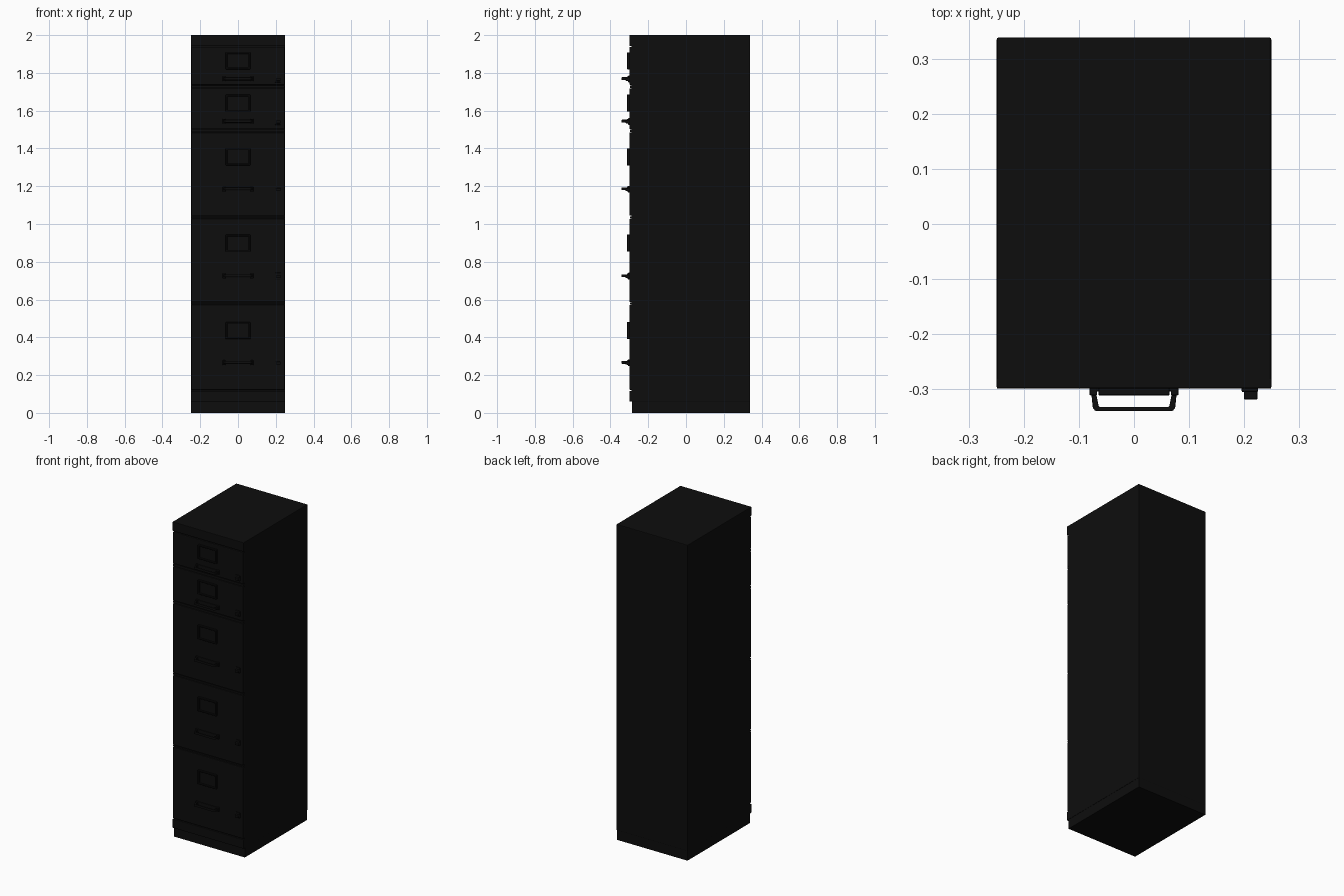
import bpy, bmesh

if "Cube" in bpy.data.objects:
    bpy.data.objects.remove(bpy.data.objects["Cube"])

black = bpy.data.materials.new("black_enamel")
black.diffuse_color = (0.004, 0.004, 0.004, 1)
black.use_nodes = True
black.node_tree.nodes["Principled BSDF"].inputs["Base Color"].default_value = black.diffuse_color


def finish(name, bm, bevel=0.0, segments=2):
    bmesh.ops.recalc_face_normals(bm, faces=bm.faces)
    mesh = bpy.data.meshes.new(name)
    bm.to_mesh(mesh)
    bm.free()
    ob = bpy.data.objects.new(name, mesh)
    bpy.context.collection.objects.link(ob)
    mesh.materials.append(black)
    if bevel:
        mod = ob.modifiers.new("bevel", 'BEVEL')
        mod.width = bevel
        mod.segments = segments
    return ob


def box(name, x0, x1, y0, y1, z0, z1, bevel=0.0):
    bm = bmesh.new()
    bmesh.ops.create_cube(bm, size=1)
    for v in bm.verts:
        v.co.x = x0 if v.co.x < 0 else x1
        v.co.y = y0 if v.co.y < 0 else y1
        v.co.z = z0 if v.co.z < 0 else z1
    return finish(name, bm, bevel)


def frame(name, w, h, t, y0, y1, zc):
    """Rectangular ring facing the front."""
    bm = bmesh.new()
    rings = []
    for y, inset in ((y1, 0), (y0, 0), (y0, t), (y1, t)):
        a, b = w / 2 - inset, h / 2 - inset
        rings.append([bm.verts.new((sx * a, y, zc + sz * b))
                      for sx, sz in ((-1, -1), (1, -1), (1, 1), (-1, 1))])
    for k in range(4):
        r, s = rings[k], rings[(k + 1) % 4]
        for i in range(4):
            j = (i + 1) % 4
            bm.faces.new((r[i], r[j], s[j], s[i]))
    return finish(name, bm, 0.0015, 1)


def prism(name, outline, z0, z1, bevel):
    bm = bmesh.new()
    face = bm.faces.new([bm.verts.new((x, y, z0)) for x, y in outline])
    ext = bmesh.ops.extrude_face_region(bm, geom=[face])
    for v in ext["geom"]:
        if isinstance(v, bmesh.types.BMVert):
            v.co.z = z1
    return finish(name, bm, bevel)


# Cabinet shell, recessed plinth and front rails
box("carcass", -0.25, 0.25, -0.289, 0.34, 0.06, 2.0, 0.004)
box("plinth", -0.248, 0.248, -0.286, 0.339, 0.0, 0.07)
box("top_rail", -0.25, 0.25, -0.30, -0.28, 1.942, 2.0, 0.003)
box("bottom_rail", -0.25, 0.25, -0.30, -0.28, 0.06, 0.117, 0.003)

# Each drawer: bottom, top, handle height, label height
drawers = [(1.737, 1.937, 1.77, 1.864), (1.502, 1.718, 1.545, 1.64),
           (1.044, 1.484, 1.186, 1.355), (0.587, 1.028, 0.726, 0.899),
           (0.122, 0.573, 0.267, 0.436)]

# Outline of the pull seen from above: right half, mirrored below
outer = [(0.082, -0.299), (0.078, -0.306), (0.075, -0.335), (0.070, -0.341)]
inner = [(0.064, -0.333), (0.069, -0.308), (0.066, -0.299)]
half = outer + inner
right_to_left = outer + [(-x, y) for x, y in reversed(outer)]
outline = right_to_left + [(-x, y) for x, y in reversed(inner)] + inner

for n, (z0, z1, hz, lz) in enumerate(drawers, 1):
    box(f"drawer_{n}_front", -0.247, 0.247, -0.30, -0.28, z0, z1, 0.004)
    # Label holder
    frame(f"label_frame_{n}", 0.13, 0.09, 0.009, -0.312, -0.298, lz)
    box(f"label_card_{n}", -0.058, 0.058, -0.303, -0.298, lz - 0.038, lz + 0.038)
    # Bow pull with back plate and feet
    prism(f"handle_{n}", outline, hz - 0.007, hz + 0.007, 0.002)
    box(f"handle_plate_{n}", -0.08, 0.08, -0.305, -0.298, hz - 0.009, hz + 0.009, 0.002)
    for side, s in (("left", -1), ("right", 1)):
        x = s * 0.074
        box(f"handle_foot_{side}_{n}", x - 0.007, x + 0.007, -0.312, -0.298,
            hz - 0.014, hz + 0.012, 0.002)
    # Side latch with thumb tab
    box(f"latch_plate_{n}", 0.196, 0.226, -0.306, -0.298, hz - 0.02, hz + 0.016, 0.002)
    box(f"latch_tab_{n}", 0.2, 0.225, -0.32, -0.30, hz - 0.012, hz + 0.004, 0.003)
    # Divider strip between drawers
    if n < 5:
        nxt = drawers[n][1]
        box(f"divider_rail_{n}", -0.247, 0.247, -0.297, -0.28, nxt + 0.003, z0 - 0.003)
